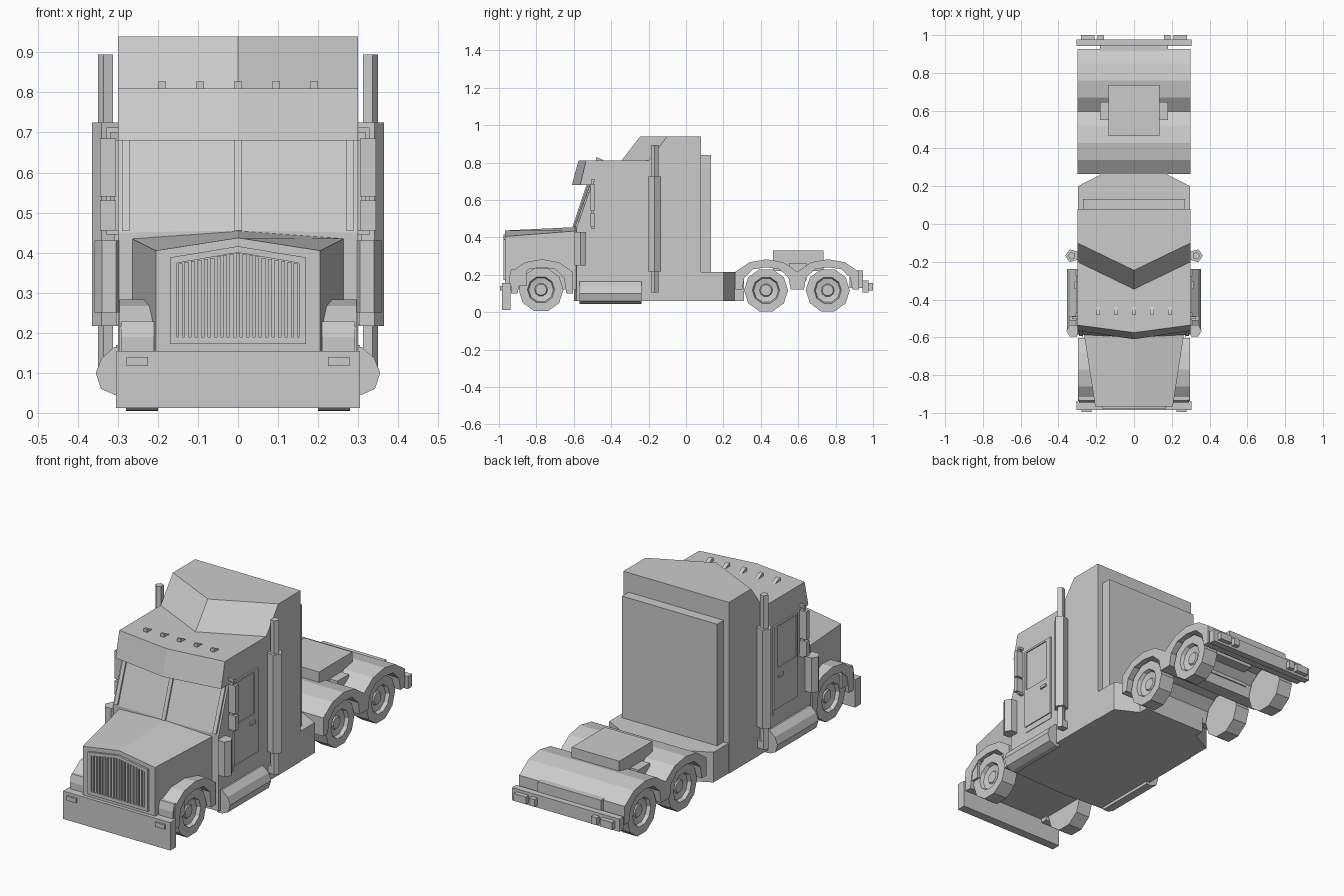
import bpy
import bmesh
from math import sin, cos, pi

cube = bpy.data.objects.get("Cube")
if cube:
    bpy.data.objects.remove(cube)

grey = bpy.data.materials.new("light grey")
grey.use_nodes = True
colour = (0.6, 0.6, 0.6, 1)
grey.diffuse_color = colour
grey.node_tree.nodes["Principled BSDF"].inputs["Base Color"].default_value = colour


def loft(name, rings, mirror=False):
    """Skin a list of equal rings and cap both ends."""
    bm = bmesh.new()
    rows = [[bm.verts.new(p) for p in ring] for ring in rings]
    for a, b in zip(rows, rows[1:]):
        for i in range(len(a)):
            j = (i + 1) % len(a)
            bm.faces.new((a[i], a[j], b[j], b[i]))
    bm.faces.new(rows[0][::-1])
    bm.faces.new(rows[-1])
    bmesh.ops.recalc_face_normals(bm, faces=bm.faces)
    mesh = bpy.data.meshes.new(name)
    bm.to_mesh(mesh)
    bm.free()
    mesh.materials.append(grey)
    obj = bpy.data.objects.new(name, mesh)
    bpy.context.collection.objects.link(obj)
    if mirror:
        obj.modifiers.new("mirror", 'MIRROR').use_mirror_merge = False
    return obj


def box(name, xs, ys, zs, mirror=False):
    (x0, x1), (y0, y1) = xs, ys
    return loft(name, [[(x0, y0, z), (x1, y0, z), (x1, y1, z), (x0, y1, z)] for z in zs], mirror)


def along_x(name, xs, profile, mirror=False):
    return loft(name, [[(x, y, z) for y, z in profile] for x in xs], mirror)


def along_y(name, ys, profile, mirror=False):
    return loft(name, [[(x, y, z) for x, z in profile] for y in ys], mirror)


def tube(name, x, y, sections, sides):
    """Upright mirrored tube, sections are (height, radius)."""
    angles = [2 * pi * i / sides for i in range(sides)]
    loft(name, [[(x + r * cos(a), y + r * sin(a), z) for a in angles] for z, r in sections], True)


def wheel(name, y, z, r):
    steps = [(0.2, r), (0.28, r), (0.28, 0.073), (0.262, 0.066), (0.256, 0.035), (0.262, 0.03)]
    angles = [2 * pi * (i + 0.5) / 10 - pi / 2 for i in range(10)]
    loft(name, [[(x, y + q * cos(a), z + q * sin(a)) for a in angles] for x, q in steps], True)


def arch(name, yc, xs, foot, mirror=False):
    """Faceted wheel arch with thickness."""
    outer = [(0.166, foot), (0.166, 0.215), (0.09, 0.267), (0, 0.283)]
    inner = [(0.13, foot), (0.118, 0.185), (0.07, 0.23), (0, 0.24)]
    ring = [(-y, z) for y, z in outer] + outer[-2::-1] + inner + [(-y, z) for y, z in inner[-2::-1]]
    along_x(name, xs, [(yc + y, z) for y, z in ring], mirror)


# Cab and sleeper, creased along the centre line
side = [(-0.585, 0.06), (-0.585, 0.45), (-0.505, 0.68), (-0.565, 0.68), (-0.535, 0.81),
        (-0.2, 0.81), (-0.1, 0.94), (0.08, 0.94), (0.08, 0.06)]
mid = [(-0.6, 0.06), (-0.6, 0.455), (-0.525, 0.68), (-0.61, 0.68), (-0.575, 0.81),
       (-0.345, 0.81), (-0.245, 0.94), (0.08, 0.94), (0.08, 0.06)]
loft("cab", [[(x, y, z) for y, z in prof] for x, prof in ((-0.3, side), (0, mid), (0.3, side))])
box("sleeper_back_panel", (-0.27, 0.27), (0.07, 0.133), (0.2, 0.84))
base = [(-0.297, 0.07), (0.297, 0.07), (0.297, 0.2), (0.18, 0.26), (0.18, 0.31),
        (-0.18, 0.31), (-0.18, 0.26), (-0.297, 0.2)]
loft("cab_base", [[(x, y, z) for x, y in base] for z in (0.06, 0.215)])


# Windscreen posts follow the glass slope
def post(name, x0, x1, mirror=False):
    def glass(x, t):
        u = abs(x) / 0.3
        return (-0.6 + 0.015 * u) * (1 - t) + (-0.525 + 0.02 * u) * t
    loft(name, [[(x0, glass(x0, t) - 0.008, z), (x1, glass(x1, t) - 0.008, z),
                 (x1, glass(x1, t) + 0.02, z), (x0, glass(x0, t) + 0.02, z)]
                for t, z in ((0, 0.455), (1, 0.68))], mirror)


post("windscreen_centre_post", -0.01, 0.01)
post("windscreen_side_posts", 0.27, 0.29, True)

# Hood
def hood_ring(w, y, edge, peak):
    return [(-w, y, 0.12), (-w, y, edge), (0, y, peak), (w, y, edge), (w, y, 0.12)]


loft("hood", [hood_ring(0.205, -0.967, 0.405, 0.437), hood_ring(0.265, -0.58, 0.435, 0.455)])


# Grille: surround with a pocket filled by upright bars
def pentagon(y, w, low, edge, peak):
    return [(-w, y, low), (-w, y, edge), (0, y, peak), (w, y, edge), (w, y, low)]


loft("grille_surround", [pentagon(-0.965, 0.17, 0.172, 0.388, 0.416),
                         pentagon(-0.977, 0.17, 0.172, 0.388, 0.416),
                         pentagon(-0.977, 0.152, 0.19, 0.374, 0.4),
                         pentagon(-0.968, 0.152, 0.19, 0.374, 0.4)])
for i in range(19):
    x = (i - 9) * 0.016
    box("grille_bar", (x - 0.005, x + 0.005), (-0.974, -0.966), (0.19, 0.398 - abs(x) * 0.17))

# Front bumper, lamps and fenders
box("front_bumper", (-0.305, 0.305), (-0.985, -0.938), (0.012, 0.155))
box("bumper_lamps", (0.225, 0.278), (-0.995, -0.98), (0.117, 0.14), True)
along_x("headlamps", (0.21, 0.292),
        [(-0.945, 0.14), (-0.945, 0.19), (-0.935, 0.228), (-0.85, 0.228), (-0.85, 0.14)], True)
arch("front_fenders", -0.77, (0.19, 0.296), 0.1, True)

# Wheels
wheel("front_wheels", -0.775, 0.12, 0.12)
for name, y in (("middle", 0.428), ("rear", 0.758)):
    wheel(name + "_wheels", y, 0.117, 0.118)
    arch(name + "_wheel_arch", y + 0.002, (-0.3, 0.3), 0.12)

# Coupling and tail
box("coupling_plate", (-0.135, 0.135), (0.465, 0.735), (0.22, 0.33))
box("coupling_mount", (-0.18, 0.18), (0.55, 0.645), (0.17, 0.262))
box("tail_block", (-0.18, 0.18), (0.875, 0.947), (0.13, 0.222))
box("rear_bumper", (-0.305, 0.305), (0.943, 0.977), (0.105, 0.17))
box("outer_tail_lamps", (0.21, 0.28), (0.97, 1.0), (0.117, 0.155), True)
box("inner_tail_lamps", (0.16, 0.192), (0.97, 1.0), (0.117, 0.155), True)

# Side tanks
along_y("side_tanks", (-0.57, -0.237),
        [(0.28, 0.045), (0.308, 0.045), (0.342, 0.06), (0.355, 0.1), (0.34, 0.137), (0.308, 0.165),
         (0.28, 0.165)], True)

# Exhaust stacks and air cleaners
tube("exhaust_stacks", 0.329, -0.168,
     [(0.105, 0.021), (0.217, 0.021), (0.217, 0.036), (0.725, 0.036), (0.725, 0.021), (0.895, 0.021)], 5)
box("exhaust_foot", (0.29, 0.33), (-0.185, -0.15), (0.105, 0.145), True)
tube("air_cleaners", 0.322, -0.565, [(0.25, 0.036), (0.43, 0.036)], 6)

# Doors with window, sill trim and handle
box("doors", (0.295, 0.303), (-0.47, -0.275), (0.22, 0.68), True)
for name, ys, zs in (("front", (-0.47, -0.46), (0.455, 0.68)), ("back", (-0.307, -0.275), (0.455, 0.68)),
                     ("top", (-0.47, -0.275), (0.67, 0.68)), ("low", (-0.47, -0.275), (0.25, 0.458))):
    box("door_frame_" + name, (0.3, 0.308), ys, zs, True)
box("door_handles", (0.3, 0.316), (-0.345, -0.305), (0.41, 0.425), True)

# Mirrors on arms
box("upper_mirrors", (0.304, 0.344), (-0.51, -0.488), (0.54, 0.685), True)
box("lower_mirrors", (0.304, 0.344), (-0.51, -0.488), (0.455, 0.53), True)
box("mirror_rods", (0.318, 0.328), (-0.504, -0.494), (0.445, 0.71), True)
for z in (0.445, 0.7):
    box("mirror_arms", (0.29, 0.328), (-0.504, -0.49), (z, z + 0.012), True)

# Roof marker lamps
for i in range(-2, 3):
    x = i * 0.095
    along_x("roof_marker", (x - 0.01, x + 0.01),
            [(-0.48, 0.805), (-0.48, 0.827), (-0.465, 0.825), (-0.43, 0.805)])
